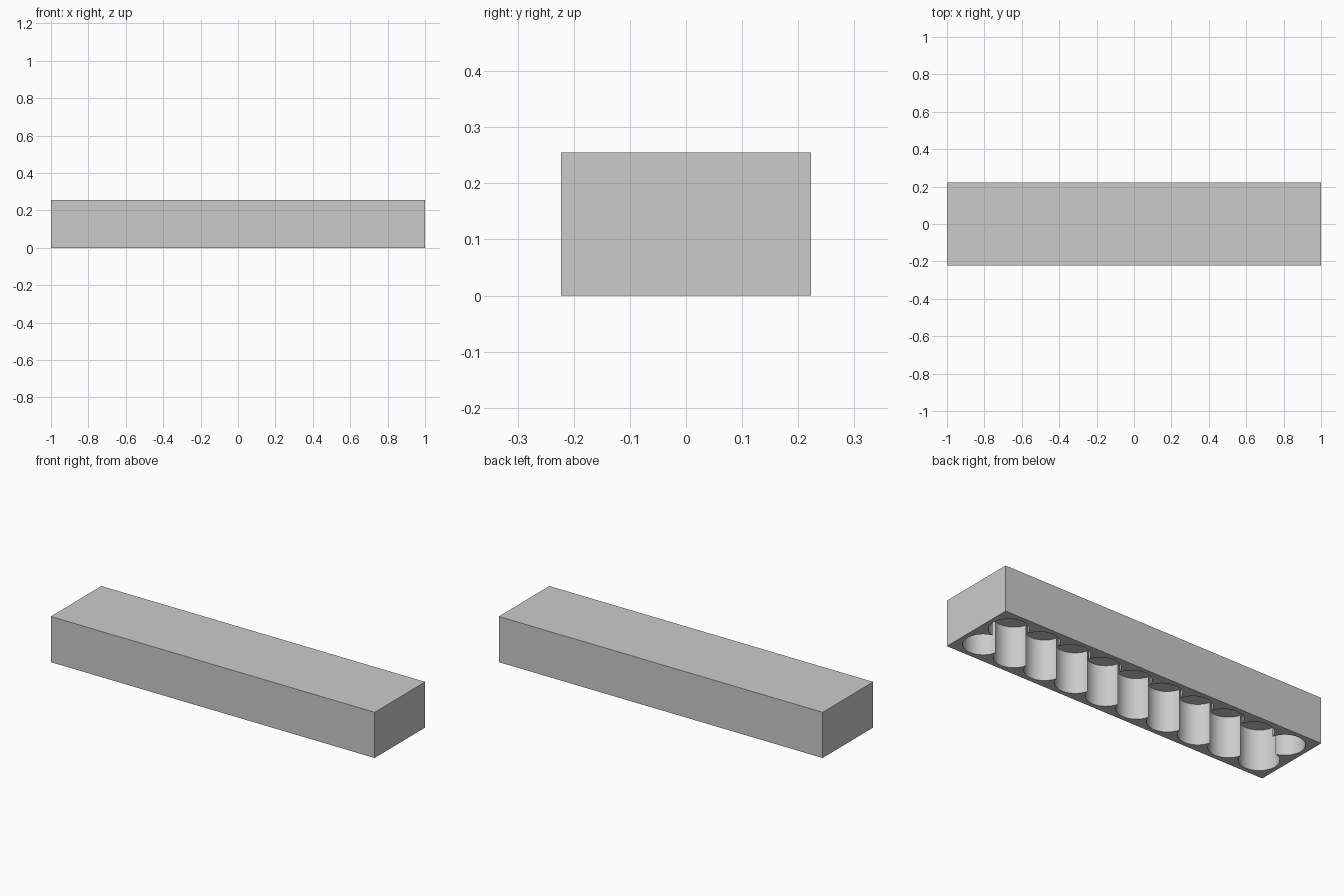
import bpy
import bmesh
from math import asin, cos, sin, radians

cube = bpy.data.objects.get("Cube")
if cube:
    bpy.data.objects.remove(cube, do_unlink=True)

LENGTH, DEPTH, HEIGHT = 2.0, 0.445, 0.255
COLUMNS, PITCH, RADIUS = 10, 0.1944, 0.1
CAVITY = 0.227
ARC_STEPS = 24


def pocket_arc(x, y, first, last):
    """Outer arc of one pocket, from cusp to cusp, without its last point."""
    spread = asin(PITCH / 2 / RADIUS)
    start, end = radians(first) - spread, radians(last) + spread
    steps = ARC_STEPS * (2 if last > first else 1)
    for i in range(steps):
        a = start + (end - start) * i / steps
        yield x + RADIUS * cos(a), y + RADIUS * sin(a)


def scalloped_outline():
    """Outline of two joined rows of round pockets."""
    front = []
    for i in range(COLUMNS):
        x = (i - (COLUMNS - 1) / 2) * PITCH
        first = 180 if i == 0 else 270
        last = 360 if i == COLUMNS - 1 else 270
        front += pocket_arc(x, -PITCH / 2, first, last)
    # the back row is the front row turned half round
    return front + [(-x, -y) for x, y in front]


def add_wall(bm, outline, z_top):
    """Upright wall over a closed outline, capped at the top."""
    low = [bm.verts.new((x, y, 0)) for x, y in outline]
    high = [bm.verts.new((x, y, z_top)) for x, y in outline]
    n = len(low)
    for i in range(n):
        j = (i + 1) % n
        bm.faces.new((low[i], low[j], high[j], high[i]))
    bm.faces.new(high)
    return [bm.edges.get((low[i], low[(i + 1) % n])) for i in range(n)]


# Plain casing outside, scalloped cavity inside, flat rim between them
bm = bmesh.new()
hx, hy = LENGTH / 2, DEPTH / 2
rim = add_wall(bm, [(-hx, -hy), (hx, -hy), (hx, hy), (-hx, hy)], HEIGHT)
rim += add_wall(bm, scalloped_outline(), CAVITY)
bmesh.ops.triangle_fill(bm, edges=rim, use_beauty=True)
bmesh.ops.recalc_face_normals(bm, faces=bm.faces[:])

mesh = bpy.data.meshes.new("pocketed_case")
bm.to_mesh(mesh)
bm.free()
case = bpy.data.objects.new("pocketed_case", mesh)
bpy.context.collection.objects.link(case)

# Single grey material
grey = bpy.data.materials.new("light_grey")
grey.use_nodes = True
colour = (0.6, 0.6, 0.6, 1)
grey.diffuse_color = colour
grey.node_tree.nodes["Principled BSDF"].inputs["Base Color"].default_value = colour
mesh.materials.append(grey)

# Smooth pocket walls, sharp cusps and rims
bpy.ops.object.select_all(action="DESELECT")
case.select_set(True)
bpy.context.view_layer.objects.active = case
bpy.ops.object.shade_smooth_by_angle(angle=radians(30))
